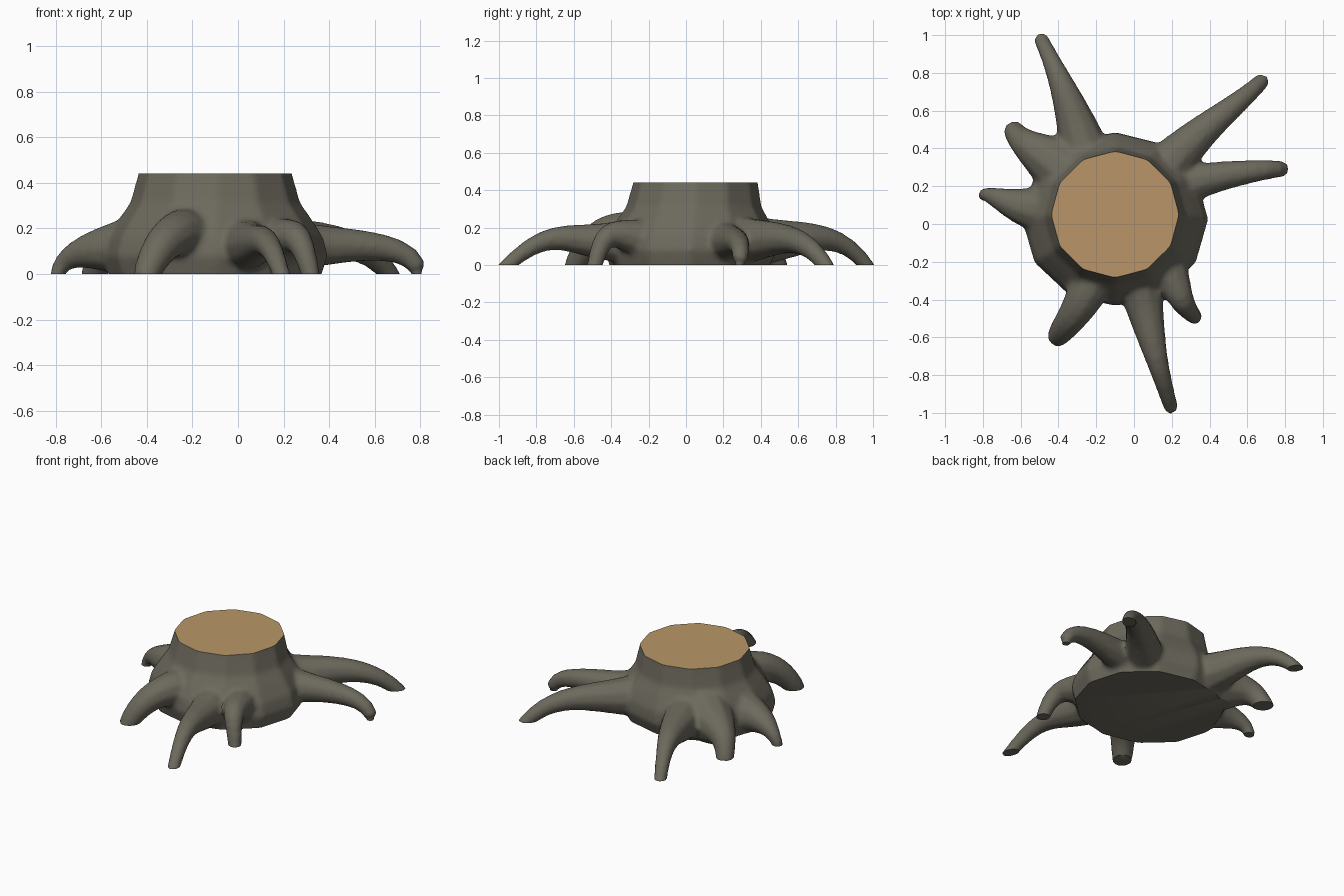
import bpy, bmesh, math
from mathutils import Vector

if "Cube" in bpy.data.objects:
    bpy.data.objects.remove(bpy.data.objects["Cube"])


def material(name, rgb):
    m = bpy.data.materials.new(name)
    m.diffuse_color = (*rgb, 1)
    m.use_nodes = True
    m.node_tree.nodes["Principled BSDF"].inputs["Base Color"].default_value = m.diffuse_color
    return m


bark = material("bark", (0.15, 0.14, 0.108))
wood = material("cut wood", (0.49, 0.305, 0.14))
bm = bmesh.new()


def circle(c, u, v, n):
    return [c + u * math.cos(math.tau * i / n) + v * math.sin(math.tau * i / n)
            for i in range(n)]


def loft(rings):
    """Skin a list of point rings into a closed tube."""
    rings = [[bm.verts.new(p) for p in r] for r in rings]
    n = len(rings[0])
    for a, b in zip(rings, rings[1:]):
        for i in range(n):
            bm.faces.new((a[i], a[(i + 1) % n], b[(i + 1) % n], b[i]))
    bm.faces.new(rings[0][::-1])
    bm.faces.new(rings[-1])


# Trunk: twelve-sided profile of (height, radius), past both saw cuts
profile = [(-.08, .44), (0, .47), (.08, .495), (.16, .475),
           (.24, .425), (.31, .375), (.44, .338), (.54, .32)]
loft([circle(Vector((-.1, .02 + .07 * z, z)), Vector((r, 0, 0)),
             Vector((0, r * (.92 + .16 * z), 0)), 12) for z, r in profile])


def root(points):
    """Tapering tube along a cubic through four points (x, y, z, radius)."""
    a, b, c, d = map(Vector, points)

    def at(s):
        s *= 3
        return (a * ((1 - s) * (2 - s) * (3 - s) / 6) + b * (s * (2 - s) * (3 - s) / 2)
                + c * (s * (s - 1) * (3 - s) / 2) + d * (s * (s - 1) * (s - 2) / 6))

    rings = []
    for i in range(11):
        p = at(i / 10)
        t = (at(i / 10 + .01) - at(i / 10 - .01)).to_3d().normalized()
        side = t.cross(Vector((0, 0, 1))).normalized()
        rings.append(circle(p.to_3d(), side * p.w, side.cross(t) * p.w, 10))
    loft(rings)


# Roots: start x y, two bends x y height radius, tip x y
for x, y, *bends, tx, ty in (
        (.02, -.27, .08, -.55, .135, .085, .13, -.75, .13, .057, .20, -.985),
        (.15, -.15, .22, -.33, .16, .085, .27, -.43, .14, .06, .325, -.495),
        (-.20, -.20, -.26, -.38, .175, .105, -.34, -.51, .115, .08, -.41, -.605),
        (-.38, .09, -.58, .09, .11, .105, -.73, .14, .075, .055, -.80, .15),
        (-.33, .26, -.48, .36, .12, .125, -.58, .43, .09, .08, -.64, .50),
        (-.24, .30, -.32, .57, .14, .10, -.405, .79, .13, .06, -.495, .985),
        (.13, .25, .33, .46, .14, .095, .52, .62, .115, .063, .685, .765),
        (.20, .18, .42, .245, .125, .085, .68, .285, .105, .056, .795, .285)):
    root(((x, y, .13, bends[3] * 1.5), bends[:4], bends[4:],
          (tx, ty, -.03, bends[7] * .68)))

bmesh.ops.recalc_face_normals(bm, faces=bm.faces[:])
mesh = bpy.data.meshes.new("tree_stump")
bm.to_mesh(mesh)
bm.free()
stump = bpy.data.objects.new("tree_stump", mesh)
bpy.context.collection.objects.link(stump)

# Melt roots and trunk together
remesh = stump.modifiers.new("fuse", "REMESH")
remesh.mode = "VOXEL"
remesh.voxel_size = 0.015
soften = stump.modifiers.new("soften", "SMOOTH")
soften.factor = 0.5
soften.iterations = 6
depsgraph = bpy.context.evaluated_depsgraph_get()
fused = bpy.data.meshes.new_from_object(stump.evaluated_get(depsgraph))
stump.modifiers.clear()

# Saw flat at ground level and at the top, then close both cuts
bm = bmesh.new()
bm.from_mesh(fused)
for z, direction in ((0.0, -1), (0.44, 1)):
    cut = bmesh.ops.bisect_plane(
        bm, geom=bm.verts[:] + bm.edges[:] + bm.faces[:], dist=1e-5,
        plane_co=(0, 0, z), plane_no=(0, 0, direction), clear_outer=True)
    edges = [e for e in cut["geom_cut"]
             if isinstance(e, bmesh.types.BMEdge) and e.is_boundary]
    for f in bmesh.ops.edgeloop_fill(bm, edges=edges)["faces"]:
        f.normal_update()
        if f.normal.z * direction < 0:
            f.normal_flip()
bm.to_mesh(fused)
bm.free()
stump.data = fused
fused.materials.clear()
fused.materials.append(bark)
fused.materials.append(wood)

# Only the sawn top shows wood
for p in fused.polygons:
    p.material_index = int(p.normal.z > 0.9 and p.center.z > 0.435)

bpy.context.view_layer.objects.active = stump
stump.select_set(True)
bpy.ops.object.shade_smooth_by_angle(angle=math.radians(40))
